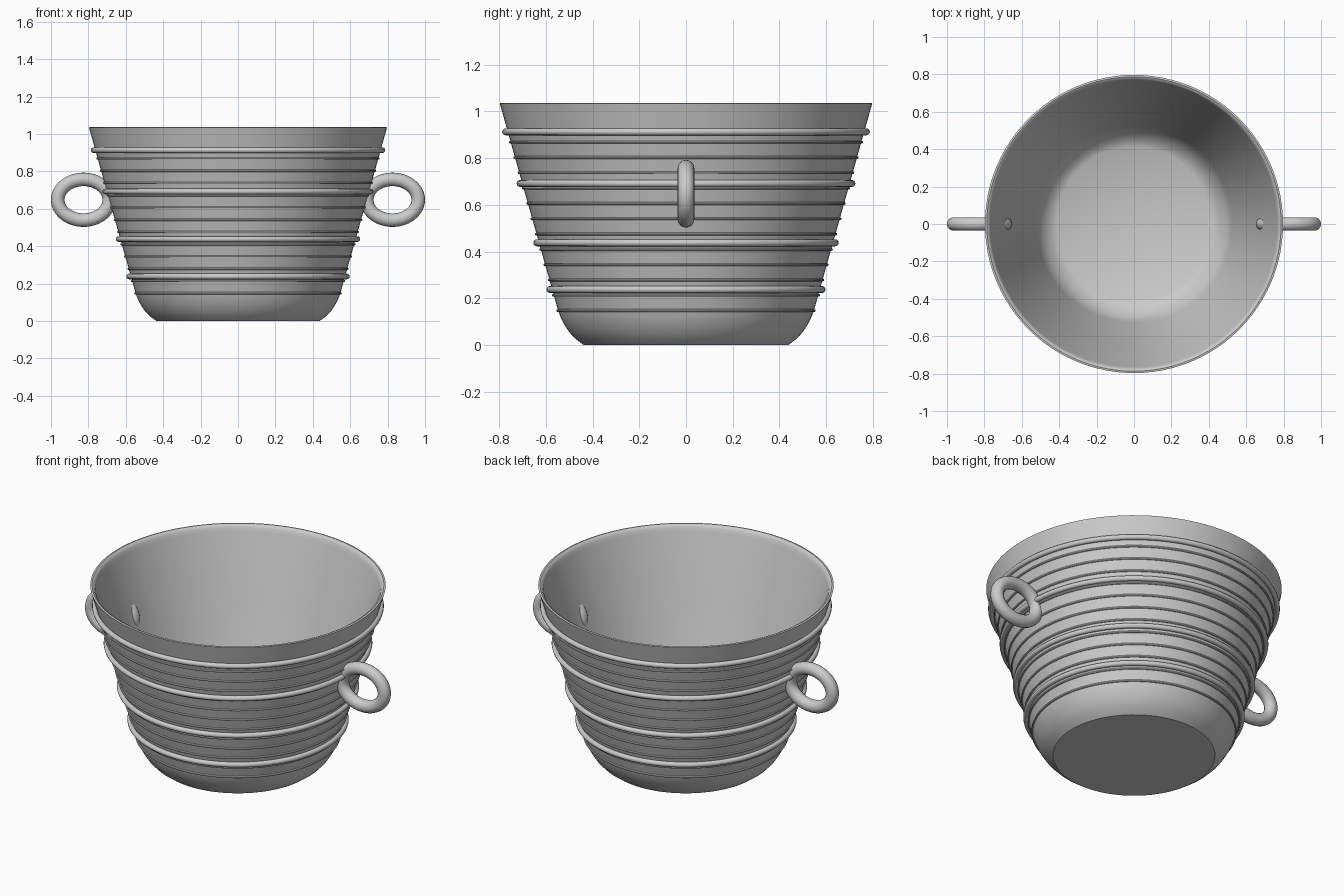
import bpy, bmesh, math
from mathutils import Vector

cube = bpy.data.objects.get("Cube")
if cube:
    bpy.data.objects.remove(cube, do_unlink=True)

grey = bpy.data.materials.new("plain grey")
grey.use_nodes = True
colour = (0.6, 0.6, 0.6, 1)
grey.diffuse_color = colour
grey.node_tree.nodes["Principled BSDF"].inputs["Base Color"].default_value = colour

SEGMENTS = 96


def finish(bm, name):
    """Turn a bmesh into a smooth grey object."""
    bmesh.ops.recalc_face_normals(bm, faces=bm.faces)
    mesh = bpy.data.meshes.new(name)
    bm.to_mesh(mesh)
    bm.free()
    mesh.materials.append(grey)
    obj = bpy.data.objects.new(name, mesh)
    bpy.context.collection.objects.link(obj)
    bpy.ops.object.select_all(action='DESELECT')
    obj.select_set(True)
    bpy.context.view_layer.objects.active = obj
    bpy.ops.object.shade_smooth_by_angle(angle=math.radians(35))
    return obj


def lathe(name, profile):
    """Spin a list of (radius, height) points about z."""
    bm = bmesh.new()
    verts = [bm.verts.new((r, 0, z)) for r, z in profile]
    edges = [bm.edges.new(pair) for pair in zip(verts, verts[1:])]
    bmesh.ops.spin(bm, geom=verts + edges, cent=(0, 0, 0), axis=(0, 0, 1),
                   angle=math.tau, steps=SEGMENTS, use_duplicate=False)
    bmesh.ops.remove_doubles(bm, verts=bm.verts, dist=0.0005)
    return finish(bm, name)


def ring(name, centre, u, v, a, b, tube, steps, sides):
    """Round tube swept along an ellipse with axes u, v and radii a, b."""
    bm = bmesh.new()
    w = u.cross(v)
    loops = []
    for i in range(steps):
        t = math.tau * i / steps
        path = centre + u * a * math.cos(t) + v * b * math.sin(t)
        out = (u * b * math.cos(t) + v * a * math.sin(t)).normalized()
        loops.append([bm.verts.new(path + tube * (out * math.cos(s) + w * math.sin(s)))
                      for s in (math.tau * j / sides for j in range(sides))])
    for i in range(steps):
        p, q = loops[i], loops[(i + 1) % steps]
        for j in range(sides):
            k = (j + 1) % sides
            bm.faces.new((p[j], q[j], q[k], p[k]))
    return finish(bm, name)


def wall(z):
    """Outer wall radius at a height."""
    return 0.548 + (z - 0.148) * 0.281


X, Y, Z = Vector((1, 0, 0)), Vector((0, 1, 0)), Vector((0, 0, 1))

# Hollow bucket: rounded foot, sloping wall, softened rim, flat inner floor
lathe("bucket_body", [
    (0, 0), (0.437, 0), (0.472, 0.026), (0.5, 0.056), (0.522, 0.09),
    (0.537, 0.12), (0.548, 0.15), (wall(0.6), 0.6), (0.797, 1.035),
    (0.787, 1.037), (0.777, 1.032), (0.77, 1.02), (0.764, 1.0),
    (wall(0.6) - 0.024, 0.6), (0.526, 0.16), (0.514, 0.125),
    (0.498, 0.095), (0.475, 0.065), (0.447, 0.042), (0.413, 0.024), (0, 0.024)])

# Thick raised hoops
for i, z in enumerate((0.238, 0.438, 0.692, 0.913)):
    r = wall(z) + 0.009
    ring(f"thick_hoop_{i + 1}", Z * z, X, Y, r, r, 0.015, SEGMENTS, 12)

# Evenly spaced thin ridges
for i in range(12):
    z = 0.148 + 0.0655 * i
    r = wall(z) + 0.001
    ring(f"thin_ridge_{i + 1}", Z * z, X, Y, r, r, 0.006, SEGMENTS, 8)

# Oval ring handles piercing the wall on both sides
for side, sign in (("left", 1), ("right", -1)):
    ring(f"{side}_handle", Vector((sign * 0.826, 0, 0.648)), X, Z,
         0.138, 0.109, 0.036, 48, 16)
